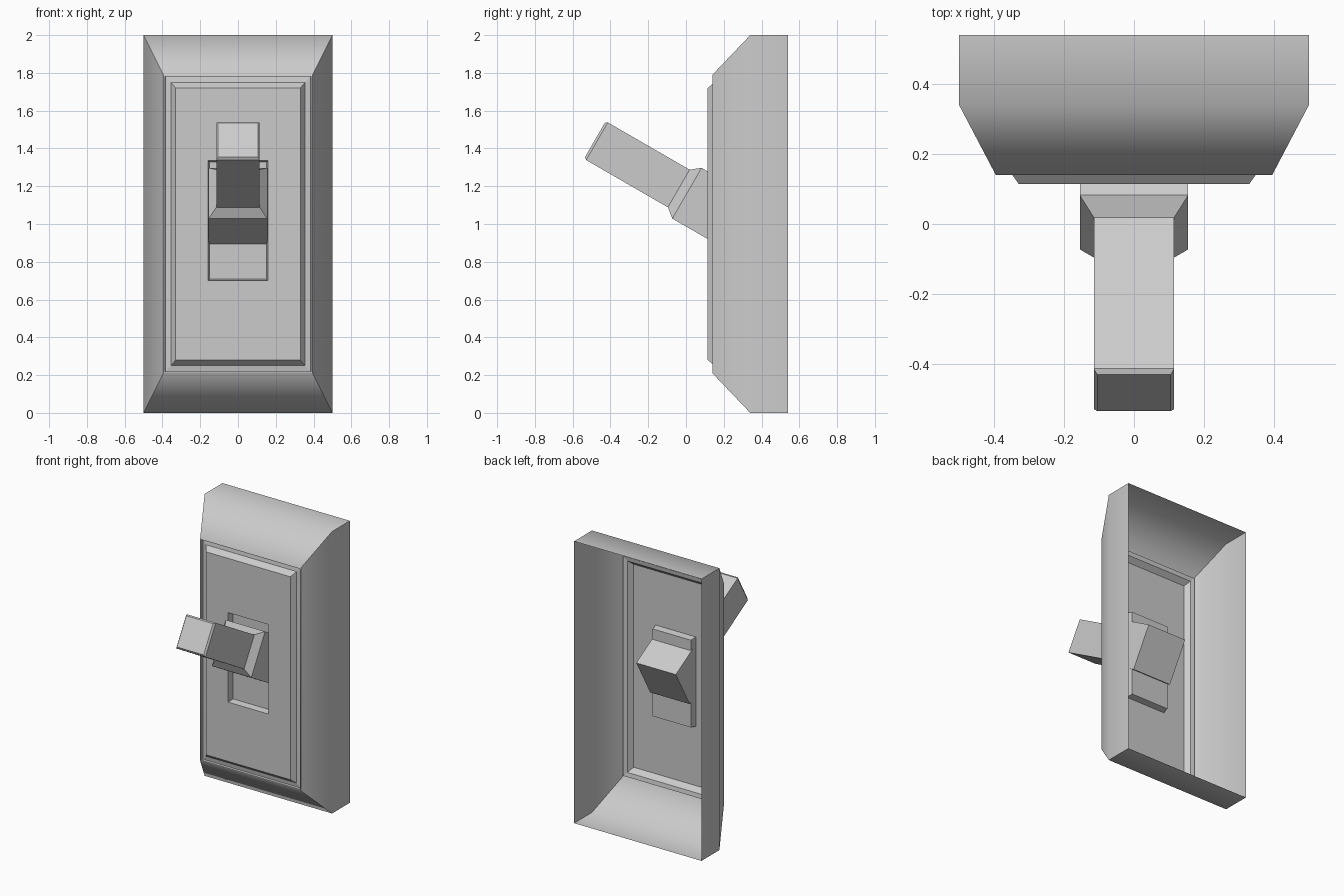
import bpy, math
from mathutils import Vector

if "Cube" in bpy.data.objects:
    bpy.data.objects.remove(bpy.data.objects["Cube"])


def skin(name, rings, cap_first=False, cap_last=False, smooth=None):
    """Join a list of four-corner rings into one surface."""
    verts = [v for ring in rings for v in ring]
    faces = []
    for r in range(len(rings) - 1):
        a, b = 4 * r, 4 * r + 4
        for i in range(4):
            j = (i + 1) % 4
            faces.append((a + i, a + j, b + j, b + i))
    if cap_first:
        faces.append((3, 2, 1, 0))
    if cap_last:
        n = len(verts) - 4
        faces.append((n, n + 1, n + 2, n + 3))
    mesh = bpy.data.meshes.new(name)
    mesh.from_pydata(verts, [], faces)
    mesh.update()
    obj = bpy.data.objects.new(name, mesh)
    bpy.context.collection.objects.link(obj)
    if smooth:
        bpy.ops.object.select_all(action='DESELECT')
        obj.select_set(True)
        bpy.context.view_layer.objects.active = obj
        bpy.ops.object.shade_smooth_by_angle(angle=math.radians(smooth))
    return obj


def rect(hx, z0, z1, y):
    """Upright rectangle facing the front."""
    return [(-hx, y, z0), (hx, y, z0), (hx, y, z1), (-hx, y, z1)]


# Hollow cover frame, open at the back
skin("cover_frame", [
    rect(0.5, 0.0, 2.0, 0.54),
    rect(0.5, 0.0, 2.0, 0.34),
    rect(0.395, 0.21, 1.79, 0.14),
    rect(0.387, 0.218, 1.782, 0.14),
], smooth=50)

# Raised centre panel with a shallow groove around it and a slot pocket
skin("centre_panel", [
    rect(0.387, 0.218, 1.782, 0.14),
    rect(0.385, 0.22, 1.78, 0.155),
    rect(0.355, 0.25, 1.75, 0.15),
    rect(0.33, 0.28, 1.72, 0.115),
    rect(0.158, 0.70, 1.335, 0.115),
    rect(0.15, 0.708, 1.327, 0.16),
], cap_last=True)

# Toggle lever: square sections along a tilted axis, passing through the slot
pivot = Vector((0, 0.005, 1.163))
tilt = math.radians(30)
axis = Vector((0, -math.cos(tilt), math.sin(tilt)))
up = Vector((0, math.sin(tilt), math.cos(tilt)))
side = Vector((1, 0, 0))


def section(t, h):
    c = pivot + axis * t
    return [c + side * sx * h + up * sz * h
            for sx, sz in ((-1, -1), (1, -1), (1, 1), (-1, 1))]


skin("toggle_lever", [
    section(-0.292, 0.155),
    section(0.0, 0.155),
    section(0.05, 0.115),
    section(0.55, 0.115),
    section(0.563, 0.105),
], cap_first=True, cap_last=True)
